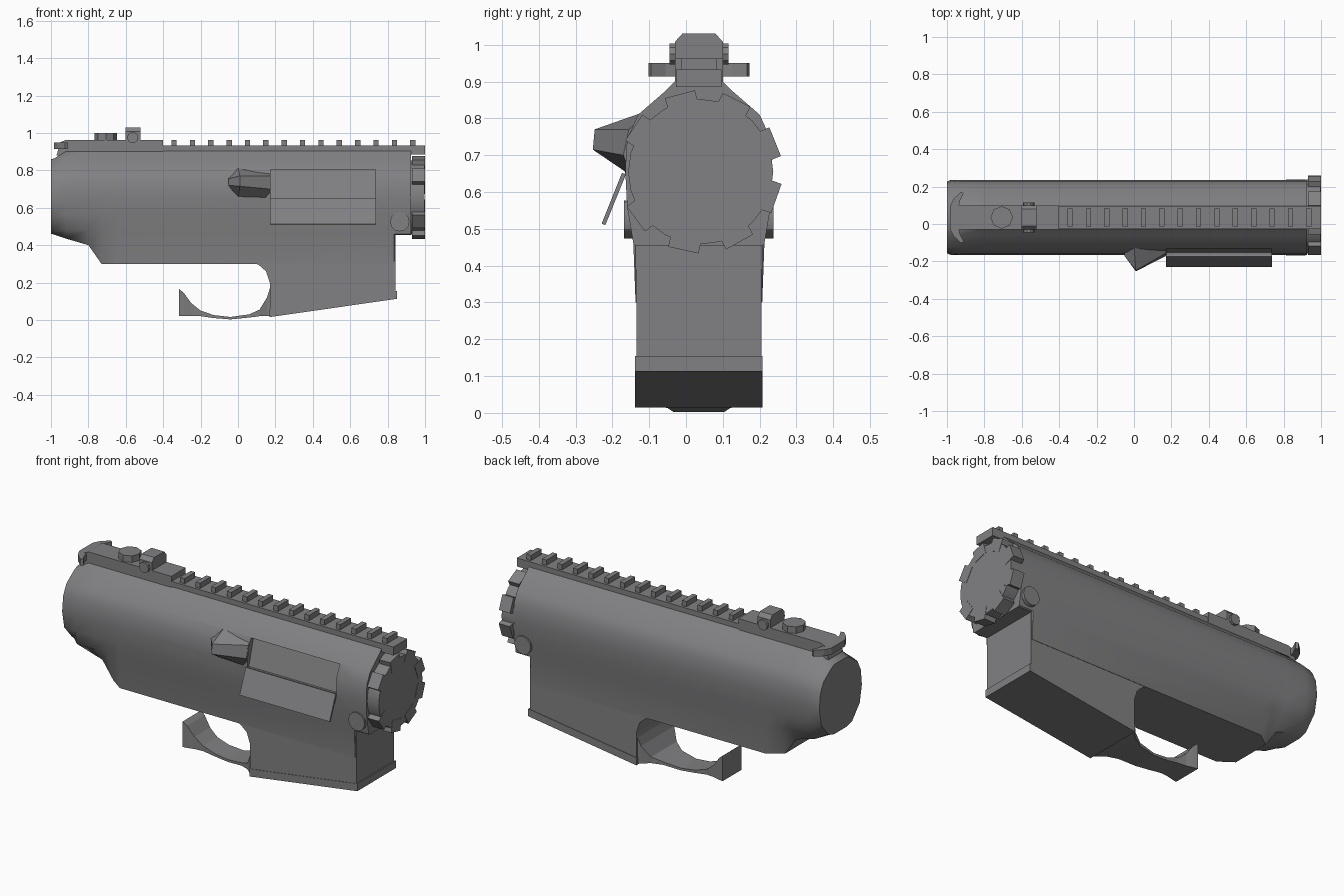
import bpy, bmesh, math
from mathutils import Vector

cube = bpy.data.objects.get("Cube")
if cube:
    bpy.data.objects.remove(cube, do_unlink=True)

MID = 0.035  # centre line of the body in y

grey = bpy.data.materials.new("gunmetal_grey")
grey.use_nodes = True
colour = (0.22, 0.22, 0.228, 1)
grey.diffuse_color = colour
grey.node_tree.nodes["Principled BSDF"].inputs["Base Color"].default_value = colour


def finish(name, bm, smooth=None):
    bmesh.ops.recalc_face_normals(bm, faces=bm.faces)
    mesh = bpy.data.meshes.new(name)
    bm.to_mesh(mesh)
    bm.free()
    mesh.materials.append(grey)
    ob = bpy.data.objects.new(name, mesh)
    bpy.context.scene.collection.objects.link(ob)
    if smooth:
        bpy.ops.object.select_all(action="DESELECT")
        ob.select_set(True)
        bpy.context.view_layer.objects.active = ob
        bpy.ops.object.shade_smooth_by_angle(angle=math.radians(smooth))
    return ob


def loft(name, rings, smooth=None):
    """Skin a list of equal-length point rings and cap both ends."""
    bm = bmesh.new()
    rows = [[bm.verts.new(p) for p in ring] for ring in rings]
    n = len(rows[0])
    for a, b in zip(rows, rows[1:]):
        for i in range(n):
            j = (i + 1) % n
            bm.faces.new((a[i], a[j], b[j], b[i]))
    bm.faces.new(rows[0])
    bm.faces.new(rows[-1])
    return finish(name, bm, smooth)


def side_prism(name, profile, half, smooth=None):
    """Extrude an (x, z) profile evenly about the centre line."""
    return loft(name, [[(x, y, z) for x, z in profile]
                       for y in (MID - half, MID + half)], smooth)


def box(name, x0, x1, half, z0, z1):
    return side_prism(name, [(x0, z0), (x1, z0), (x1, z1), (x0, z1)], half)


def disc(name, start, end, radius, sides, turn=0.0):
    """Closed cylinder between two points."""
    a, b = Vector(start), Vector(end)
    q = (b - a).to_track_quat("Z", "Y")
    ring = [q @ Vector((radius * math.cos(t), radius * math.sin(t), 0))
            for t in (turn + math.tau * i / sides for i in range(sides))]
    return loft(name, [[a + p for p in ring], [b + p for p in ring]], 30)


def mirrored(x, half):
    """Ring at x from a half outline that starts and ends on the centre line."""
    right = [(x, MID + y, z) for y, z in half]
    left = [(x, MID - y, z) for y, z in half[-2:0:-1]]
    return right + left


# Receiver body
upper = [(0, .905), (.06, .905), (.09, .875), (.165, .81), (.195, .745), (.2, .66)]
rear = [(0, .865), (.06, .865), (.09, .85), (.16, .80), (.19, .74), (.2, .65),
        (.18, .55), (.11, .47), (.06, .455), (0, .455)]
rear_small = [(y * .96, .66 + (z - .66) * .97) for y, z in rear]
rings = [mirrored(-1, rear_small), mirrored(-.98, rear)]
for x, bottom in ((-.92, .435), (-.8, .40), (-.73, .30)):
    rings.append(mirrored(x, upper + [(.192, .56), (.172, .48), (.115, bottom), (0, bottom)]))
for x, bottom in ((-.65, .30), (.835, .30), (.84, .455), (.925, .455)):
    rings.append(mirrored(x, upper + [(.195, .56), (.178, .46), (.172, bottom), (0, bottom)]))
body = loft("receiver_body", rings, 35)

# Recessed ejection port
cut = [(-.3, .65), (-.152, .65), (-.108, .805), (-.3, .805)]
cutter = loft("port_cutter", [[(x, y, z) for y, z in cut] for x in (.175, .735)])
cutter.hide_render = True
mod = body.modifiers.new("port", "BOOLEAN")
mod.object = cutter
mod.operation = "DIFFERENCE"
bpy.context.view_layer.objects.active = body
bpy.ops.object.modifier_apply(modifier=mod.name)
bpy.data.objects.remove(cutter, do_unlink=True)

# Open port cover, hanging outward
door = [(-.163, .648), (-.174, .652), (-.229, .514), (-.219, .51)]
loft("port_cover", [[(x, y, z) for y, z in door] for x in (.17, .738)])

# Case deflector wedge beside the port
loft("deflector", [
    [(-.05, -.14, .76), (-.05, -.172, .755), (-.05, -.172, .72), (-.05, -.14, .715)],
    [(.0, -.12, .815), (.01, -.248, .77), (.01, -.253, .715), (.0, -.15, .65)],
    [(.172, -.11, .812), (.172, -.155, .77), (.172, -.17, .70), (.172, -.15, .645)]])

# Magazine well with bottom lip
side_prism("magazine_well", [(.06, .31), (.11, .295), (.15, .26), (.17, .2), (.17, .03),
                             (.842, .13), (.842, .457), (.3, .457)], .17)
side_prism("magazine_well_lip", [(.168, .015), (.85, .113), (.85, .155), (.168, .058)], .173)

# Trigger guard: x, bottom, top, half width
guard = [(.18, .02, .20, .165), (.155, .02, .12, .15), (.115, .02, .055, .115),
         (.06, .013, .03, .085), (-.04, .003, .016, .07), (-.13, .01, .026, .065),
         (-.2, .02, .05, .065), (-.25, .02, .09, .07), (-.29, .02, .145, .08),
         (-.315, .02, .165, .085)]
loft("trigger_guard", [[(x, MID - w, b), (x, MID + w, b), (x, MID + w, t), (x, MID - w, t)]
                       for x, b, t, w in guard])

# Pivot pin through both sides
disc("pivot_pin", (.865, MID - .203, .525), (.865, MID + .203, .525), .052, 12)

# Top rail and its teeth
box("rail_base", -.41, 1.0, .062, .885, .933)
for i in range(14):
    x = -.342 + i * .0982
    box("rail_tooth", x - .014, x + .014, .048, .925, .963)

# Rear sight base, knob and aperture block
side_prism("sight_base", [(-.97, .88), (-.4, .88), (-.4, .963), (-.92, .963), (-.95, .95)], .065)
disc("sight_knob", (-.707, MID, .95), (-.707, MID, 1.0), .06, 8)
block = [(-.065, .95), (.065, .95), (.065, 1.008), (.045, 1.03), (-.045, 1.03), (-.065, 1.008)]
loft("sight_block", [[(x, MID + y, z) for y, z in block] for x in (-.602, -.522)])
disc("sight_pin", (-.563, MID - .08, .975), (-.563, MID + .08, .975), .03, 10)

# Charging handle with swept wings
half_wing = [(-.985, 0), (-.985, .06), (-.965, .1), (-.925, .137), (-.91, .13),
             (-.93, .09), (-.935, .065), (-.9, .06), (-.9, 0)]
wing = half_wing + [(x, -y) for x, y in half_wing[-2:0:-1]]
loft("charging_handle", [[(x, MID + y, z) for x, y in wing] for z in (.913, .95)])

# Toothed front nut
NUT_Z = .655
disc("front_nut", (.92, .04, NUT_Z), (.998, .04, NUT_Z), .197, 24)
for i in range(8):
    t = math.radians(216 + 41.5 * i)
    out = Vector((0, math.cos(t), math.sin(t)))
    side = Vector((0, -math.sin(t), math.cos(t)))
    centre = Vector((0, .04, NUT_Z))
    shape = [(.15, -.042), (.218, -.042), (.218, .042), (.15, .042)]
    loft("nut_tooth", [[centre + out * r + side * s + Vector((x, 0, 0)) for r, s in shape]
                       for x in (.93, 1.0)])
